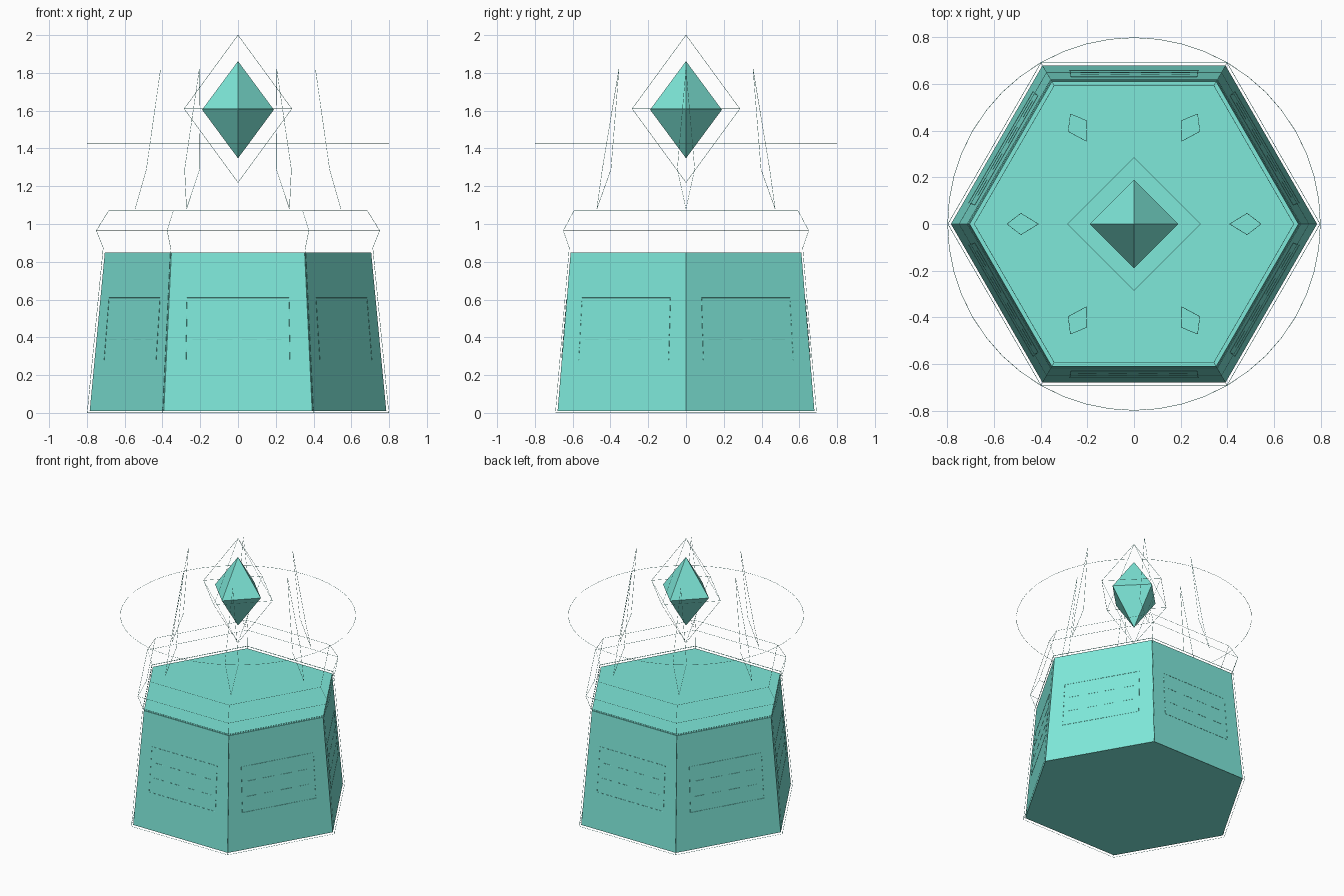
import bpy, bmesh
from math import cos, sin, pi, tau, sqrt
from mathutils import Vector, Matrix

if "Cube" in bpy.data.objects:
    bpy.data.objects.remove(bpy.data.objects["Cube"])

teal = bpy.data.materials.new("teal")
teal.diffuse_color = (0.21, 0.81, 0.70, 1)
teal.use_nodes = True
teal.node_tree.nodes["Principled BSDF"].inputs["Base Color"].default_value = teal.diffuse_color
WIRE = 0.001


def ring(r, z, n=6):
    return [Vector((r * cos(tau * i / n), r * sin(tau * i / n), z)) for i in range(n)]


def loop(pts):
    return list(zip(pts, pts[1:] + pts[:1]))


def octa_points(r, h, z):
    return ring(r, z, 4), Vector((0, 0, z + h)), Vector((0, 0, z - h))


def solid(name, build):
    bm = bmesh.new()
    build(bm)
    bmesh.ops.recalc_face_normals(bm, faces=bm.faces[:])
    me = bpy.data.meshes.new(name)
    bm.to_mesh(me)
    bm.free()
    me.materials.append(teal)
    ob = bpy.data.objects.new(name, me)
    bpy.context.collection.objects.link(ob)


def wires(name, segments):
    """Hair-thin rods, one per (start, end) pair."""
    cu = bpy.data.curves.new(name, 'CURVE')
    cu.dimensions = '3D'
    cu.bevel_depth = WIRE
    cu.bevel_resolution = 0
    for a, b in segments:
        s = cu.splines.new('POLY')
        s.points.add(1)
        s.points[0].co = (*a, 1)
        s.points[1].co = (*b, 1)
    cu.materials.append(teal)
    ob = bpy.data.objects.new(name, cu)
    bpy.context.collection.objects.link(ob)
    bpy.ops.object.select_all(action='DESELECT')
    ob.select_set(True)
    bpy.context.view_layer.objects.active = ob
    bpy.ops.object.convert(target='MESH')


def six_around(segments, start=0.0):
    out = []
    for i in range(6):
        m = Matrix.Rotation(start + i * pi / 3, 3, 'Z')
        out += [(m @ Vector(a), m @ Vector(b)) for a, b in segments]
    return out


# Tapered hexagonal pedestal
def build_pedestal(bm):
    lo = [bm.verts.new(p) for p in ring(0.785, 0.01)]
    hi = [bm.verts.new(p) for p in ring(0.705, 0.85)]
    bm.faces.new(lo)
    bm.faces.new(hi)
    for (a, b), (c, d) in zip(loop(lo), loop(hi)):
        bm.faces.new((a, b, d, c))


solid("pedestal", build_pedestal)


# Floating crystal
def build_crystal(bm):
    mid, top, bot = octa_points(0.19, 0.257, 1.605)
    mid = [bm.verts.new(p) for p in mid]
    for tip in (bm.verts.new(top), bm.verts.new(bot)):
        for a, b in loop(mid):
            bm.faces.new((a, b, tip))


solid("crystal", build_crystal)

# Wire outline around the crystal
mid, top, bot = octa_points(0.285, 0.39, 1.61)
wires("crystal_outline", loop(mid) + [(p, t) for p in mid for t in (top, bot)])

# Wire outline around the pedestal
lo, hi = ring(0.798, WIRE), ring(0.715, 0.86)
wires("pedestal_outline", loop(lo) + loop(hi) + list(zip(lo, hi)))

# Wire collar above the pedestal
c0, c1, c2 = ring(0.71, 0.865), ring(0.75, 0.965), ring(0.685, 1.07)
wires("collar", loop(c0) + loop(c1) + loop(c2) + list(zip(c0, c1)) + list(zip(c1, c2)))

# Orbit ring
wires("orbit_ring", loop(ring(0.799, 1.425, 48)))

# Six leaning wire shards
tip, foot = (0.41, 0, 1.82), (0.545, 0, 1.08)
sides = [(0.485, s * 0.046, 1.29) for s in (-1, 1)]
wires("shards", six_around([(e, s) for e in (tip, foot) for s in sides]))


# Framed panel with dashed rows on each side face
def on_face(y, z):
    r = (0.785 + (0.705 - 0.785) * (z - 0.01) / 0.84) * sqrt(3) / 2
    return (r + 0.002, y, z)


corners = [on_face(-0.275, 0.28), on_face(0.275, 0.28),
           on_face(0.27, 0.61), on_face(-0.27, 0.61)]
panel = loop(corners)
for z in (0.39, 0.50):
    for k in range(4):
        y = -0.24 + k * 0.13
        panel.append((on_face(y, z), on_face(y + 0.08, z)))
wires("side_panels", six_around(panel, pi / 6))
